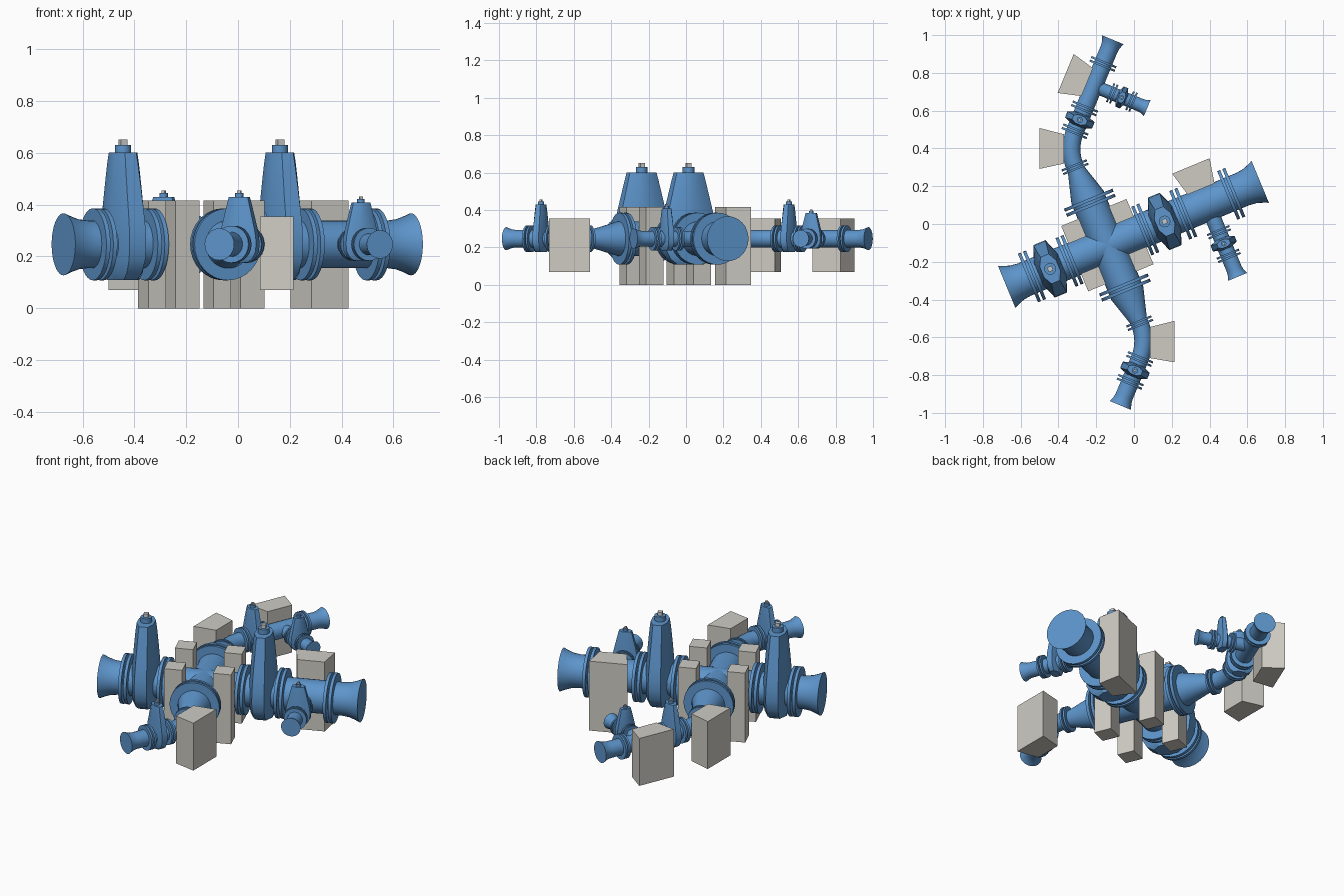
import bpy, bmesh
from math import radians, sin, cos, pi
from mathutils import Matrix, Vector

if "Cube" in bpy.data.objects:
    bpy.data.objects.remove(bpy.data.objects["Cube"])

ZC = 0.247          # pipe centre height
PIPE, FLANGE, BELL = 0.092, 0.139, 0.12
S1, S2, S3 = 0.515, 0.457, 0.385   # size factors of the smaller pipe runs


def material(name, col):
    m = bpy.data.materials.new(name)
    m.diffuse_color = (*col, 1)
    m.use_nodes = True
    m.node_tree.nodes["Principled BSDF"].inputs["Base Color"].default_value = m.diffuse_color
    return m


BLUE = material("pipe_blue", (0.11, 0.30, 0.60))
STONE = material("concrete", (0.62, 0.60, 0.55))


def frame(x, y, deg):
    return Matrix.Translation((x, y, ZC)) @ Matrix.Rotation(radians(deg), 4, 'Z')


def loft(name, rings, mat=BLUE):
    """Skin a list of equally long point rings and cap both ends."""
    bm = bmesh.new()
    rows = [[bm.verts.new(p) for p in ring] for ring in rings]
    n = len(rows[0])
    for a, b in zip(rows, rows[1:]):
        for i in range(n):
            j = (i + 1) % n
            bm.faces.new((a[i], a[j], b[j], b[i]))
    bm.faces.new(rows[0][::-1])
    bm.faces.new(rows[-1])
    bmesh.ops.recalc_face_normals(bm, faces=bm.faces)
    me = bpy.data.meshes.new(name)
    bm.to_mesh(me)
    bm.free()
    ob = bpy.data.objects.new(name, me)
    bpy.context.collection.objects.link(ob)
    if mat:
        me.materials.append(mat)
    return ob


def circle(m, r, n=32):
    return [m @ Vector((0, r * cos(2 * pi * i / n), r * sin(2 * pi * i / n))) for i in range(n)]


def lathe(name, m, profile, mat=BLUE, n=32):
    """Turn (distance, radius) points around the frame's x axis."""
    return loft(name, [circle(m @ Matrix.Translation((t, 0, 0)), r, n) for t, r in profile], mat)


def pipe(name, m, a, b, s=1.0):
    lathe(name, m, [(a, PIPE * s), (b, PIPE * s)])


def joint(name, m, t, s=1.0):
    """Two facing flange discs."""
    gap, thick = 0.003 + 0.003 * s, 0.005 + 0.012 * s
    for k, side in (("a", 1), ("b", -1)):
        lathe(f"{name}_flange_{k}", m, [(t + side * gap, FLANGE * s), (t + side * (gap + thick), FLANGE * s)])
    pipe(name + "_gasket", m, t - gap * 1.5, t + gap * 1.5, s)


def bell(name, m, a, b, s=1.0):
    """Flared end piece."""
    d, f = b - a, 0.1 * s * (1 if b > a else -1)
    lathe(name, m, [(a, PIPE * s), (b - f, PIPE * s), (b - f * 0.6, 0.097 * s),
                    (b - f * 0.25, 0.109 * s), (b, BELL * s)])


def valve(name, m, t, half, s=1.0):
    """Gate valve: neck, tapering octagonal body, cap and stem."""
    pipe(name + "_neck", m, t - half, t + half, s)
    c = m @ Matrix.Translation((t, 0, 0))
    rings = []
    for z, hv, hu in ((-.138, .075, .055), (-.11, .115, .063), (-.06, .143, .068), (0, .15, .069),
                      (.06, .146, .068), (.12, .134, .065), (.19, .117, .061),
                      (.26, .1, .056), (.31, .088, .052), (.355, .076, .047)):
        q = [(hu, hv * .4), (hu * .5, hv), (-hu * .5, hv), (-hu, hv * .4)]
        q += [(-x, -y) for x, y in q]
        rings.append([c @ Vector((x * s, y * s, z * s)) for x, y in q])
    loft(name + "_body", rings)
    up = c @ Matrix.Rotation(-pi / 2, 4, 'Y')
    lathe(name + "_cap", up, [(.35 * s, .031 * s), (.384 * s, .031 * s)], n=16)
    sq = [(-1, -1), (1, -1), (1, 1), (-1, 1)]
    loft(name + "_stem", [[c @ Vector((x * .013 * s, y * .013 * s, z * s)) for x, y in sq]
                          for z in (.38, .405)], None)


def block(name, m, pts, z0, z1):
    """Concrete support with a four-cornered plan."""
    loft(name, [[m @ Vector((x, y, z - ZC)) for x, y in pts] for z in (z0, z1)], STONE)


def elbow(name, m, chord, turn):
    """45 degree bend starting along the frame's x axis; returns its end frame."""
    R = chord / (2 * sin(pi / 8))
    ms = []
    for i in range(9):
        a = pi / 4 * i / 8
        ms.append(m @ Matrix.Translation((R * sin(a), turn * R * (1 - cos(a)), 0))
                  @ Matrix.Rotation(turn * a, 4, 'Z'))
    loft(name, [circle(k, PIPE * S1) for k in ms])
    return ms[-1]


# Main run
C = frame(-0.141, -0.112, 22.5)
pipe("cross_main", C, -0.217, 0.217)
for side, nm, out in ((-1, "left", 0.432), (1, "right", 0.435)):
    joint(nm + "_inner", C, side * 0.217)
    valve(nm + "_valve", C, side * 0.328, 0.11)
    joint(nm + "_outer", C, side * out)
bell("left_end", C, -0.432, -0.577)
pipe("main_tee", C, 0.435, 0.71)
joint("main_tee_end", C, 0.71)
bell("right_end", C, 0.71, 0.876)


def side_branch(name, m, s, f1, v, f2, end):
    """Tee outlet with its own valve and flared end."""
    pipe(name + "_outlet", m, 0, f1, s)
    joint(name + "_near", m, f1, s)
    valve(name + "_valve", m, v, (f2 - f1) / 2, s)
    joint(name + "_far", m, f2, s)
    bell(name + "_end", m, f2, end, s)


side_branch("main_branch", C @ Matrix.Translation((0.572, 0, 0)) @ Matrix.Rotation(-pi / 2, 4, 'Z'),
            S2, 0.163, 0.228, 0.298, 0.419)

# Cross branches: reducer, elbow and valve on both sides
ends = {}
for nm, ang, turn in (("back", pi / 2, -1), ("front", -pi / 2, -1)):
    B = C @ Matrix.Rotation(ang, 4, 'Z')
    pipe(nm + "_cross_branch", B, 0, 0.243)
    joint(nm + "_cross", B, 0.243)
    lathe(nm + "_reducer", B, [(0.243, PIPE), (0.275, PIPE), (0.43, PIPE * S1), (0.447, PIPE * S1)])
    joint(nm + "_reducer", B, 0.447, S1)
    E = elbow(nm + "_elbow", B @ Matrix.Translation((0.447, 0, 0)), 0.19, turn)
    joint(nm + "_elbow", E, 0, S1)
    valve(nm + "_valve", E, 0.065, 0.065, S1)
    joint(nm + "_valve_out", E, 0.131, S1)
    ends[nm] = E
bell("front_end", ends["front"], 0.131, 0.266, S1)

# Back tee
E = ends["back"]
pipe("back_tee", E, 0.131, 0.386, S1)
joint("back_tee_end", E, 0.386, S1)
bell("back_end", E, 0.386, 0.524, S1)
side_branch("back_branch", E @ Matrix.Translation((0.26, 0, 0)) @ Matrix.Rotation(-pi / 2, 4, 'Z'),
            S3, 0.105, 0.16, 0.216, 0.306)

# Concrete supports
a, b = 0.086, 0.187
for i, (sx, sy) in enumerate(((1, 1), (-1, 1), (-1, -1), (1, -1))):
    block(f"cross_support_{i + 1}", C,
          [(sx * x, sy * y) for x, y in ((a, a), (b, a), (b, b), (a, b))], 0, 0.417)
block("main_tee_support", C, [(0.495, 0.085), (0.649, 0.085), (0.676, 0.218), (0.462, 0.218)], 0, 0.417)
block("back_tee_support", E, [(0.185, 0.04), (0.345, 0.04), (0.375, 0.163), (0.152, 0.163)], 0.07, 0.355)
W = frame(0, 0, 0)
block("back_elbow_support", W, [(-0.37, 0.32), (-0.37, 0.475), (-0.5, 0.508), (-0.5, 0.292)], 0.07, 0.355)
block("front_elbow_support", W, [(0.085, -0.71), (0.085, -0.545), (0.215, -0.513), (0.215, -0.732)], 0.07, 0.355)

# Smooth round parts, keep sharp edges
for ob in bpy.data.objects:
    ob.select_set(True)
bpy.context.view_layer.objects.active = bpy.data.objects["cross_main"]
bpy.ops.object.shade_smooth_by_angle(angle=radians(30))
